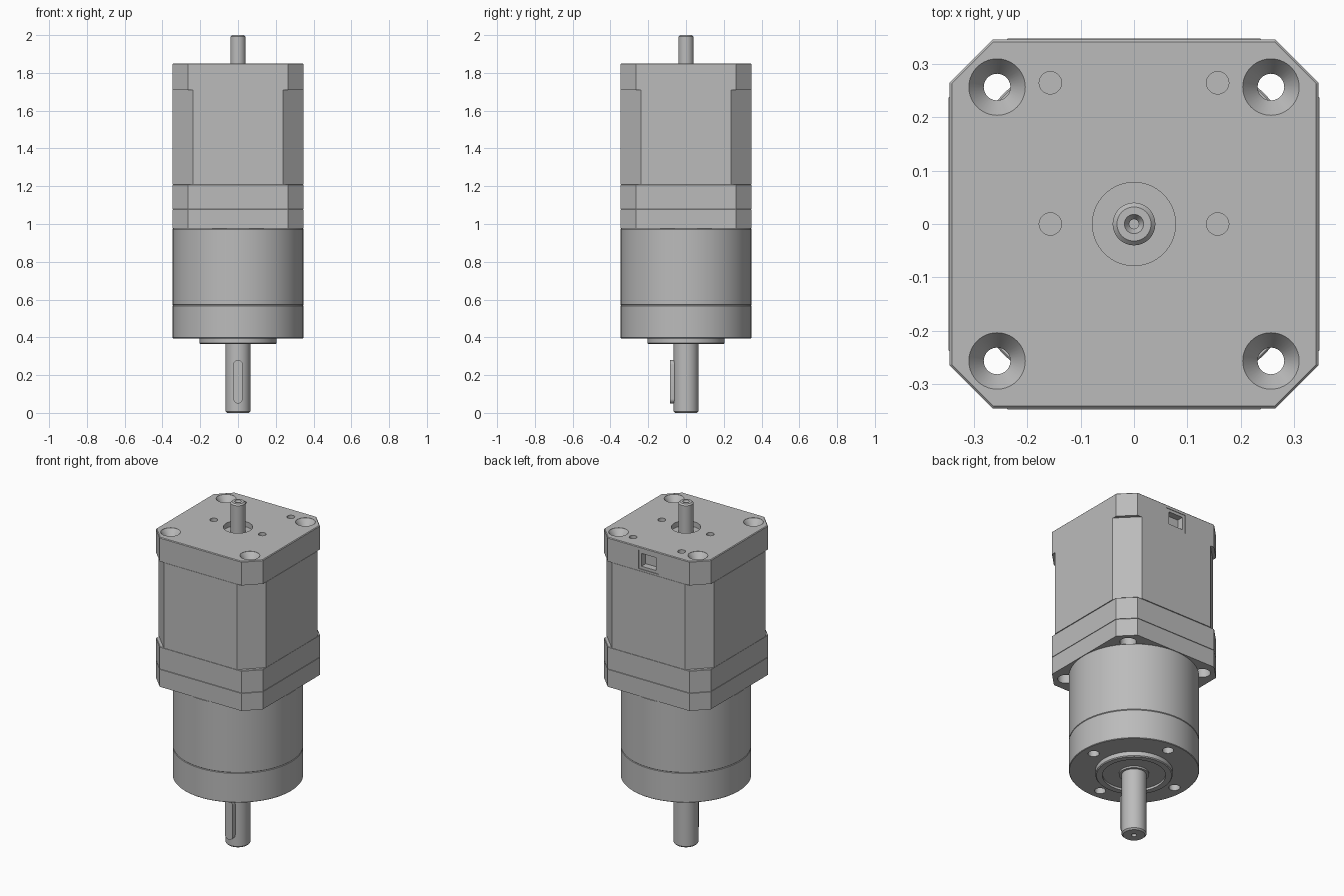
import bpy, bmesh, math
from mathutils import Matrix

cube = bpy.data.objects.get("Cube")
if cube:
    bpy.data.objects.remove(cube, do_unlink=True)

metal = bpy.data.materials.new("satin grey metal")
metal.use_nodes = True
GREY = (0.5, 0.5, 0.5, 1)
metal.diffuse_color = GREY
metal.node_tree.nodes["Principled BSDF"].inputs["Base Color"].default_value = GREY


def finish(name, bm):
    bmesh.ops.remove_doubles(bm, verts=bm.verts, dist=1e-5)
    bmesh.ops.recalc_face_normals(bm, faces=bm.faces)
    mesh = bpy.data.meshes.new(name)
    bm.to_mesh(mesh)
    bm.free()
    mesh.materials.append(metal)
    ob = bpy.data.objects.new(name, mesh)
    bpy.context.collection.objects.link(ob)
    return ob


def lathe(name, profile, x=0, y=0, steps=64):
    """Spin (radius, height) points round a vertical axis at x, y."""
    bm = bmesh.new()
    verts = [bm.verts.new((r, 0, z)) for r, z in profile]
    edges = [bm.edges.new(pair) for pair in zip(verts, verts[1:])]
    bmesh.ops.spin(bm, geom=verts + edges, cent=(0, 0, 0), axis=(0, 0, 1),
                   angle=math.tau, steps=steps)
    bmesh.ops.translate(bm, verts=bm.verts, vec=(x, y, 0))
    return finish(name, bm)


def rod(name, r, z0, z1, x=0, y=0, bevel=0.0, steps=64):
    return lathe(name, [(0, z0), (r - bevel, z0), (r, z0 + bevel),
                        (r, z1 - bevel), (r - bevel, z1), (0, z1)], x, y, steps)


def prism(name, outline, z0, z1):
    bm = bmesh.new()
    face = bm.faces.new([bm.verts.new((x, y, z0)) for x, y in outline])
    top = bmesh.ops.extrude_face_region(bm, geom=[face])["geom"]
    bmesh.ops.translate(bm, vec=(0, 0, z1 - z0),
                        verts=[v for v in top if isinstance(v, bmesh.types.BMVert)])
    return finish(name, bm)


def block(name, half, flat, z0, z1, bevel=0.0):
    """Square block with cut corners; flat is where each corner cut starts."""
    corners = [(half, -flat), (half, flat), (flat, half), (-flat, half),
               (-half, flat), (-half, -flat), (-flat, -half), (flat, -half)]
    ob = prism(name, corners, z0, z1)
    if bevel:
        bm = bmesh.new()
        bm.from_mesh(ob.data)
        rim = [e for e in bm.edges if all(v.co.z > z1 - 1e-4 for v in e.verts)]
        bmesh.ops.bevel(bm, geom=rim, offset=bevel, segments=1, affect='EDGES')
        bm.to_mesh(ob.data)
        bm.free()
    return ob


def box(name, size, centre):
    bm = bmesh.new()
    bmesh.ops.create_cube(bm, size=1, matrix=Matrix.Translation(centre)
                          @ Matrix.Diagonal((*size, 1)))
    return finish(name, bm)


def cut(ob, cutters):
    bpy.context.view_layer.objects.active = ob
    for c in cutters:
        mod = ob.modifiers.new("cut", 'BOOLEAN')
        mod.operation = 'DIFFERENCE'
        mod.object = c
        bpy.ops.object.modifier_apply(modifier=mod.name)


# Motor housing, stacked from four blocks
top_cap = block("top_cap", 0.346, 0.265, 1.71, 1.85, 0.004)
motor_body = block("motor_body", 0.348, 0.237, 1.21, 1.71)
bottom_cap = block("bottom_cap", 0.346, 0.265, 1.08, 1.21, 0.003)
adapter_plate = block("adapter_plate", 0.346, 0.265, 0.975, 1.08, 0.003)

# Countersunk corner bolt holes, running right through
bolts = [lathe("bolt_cutter", [(0, 1.87), (0.053, 1.87), (0.053, 1.849), (0.025, 1.81),
                               (0.025, 1.06), (0.044, 1.06), (0.044, 0.96), (0, 0.96)],
               0.257 * sx, 0.257 * sy, 40) for sx in (-1, 1) for sy in (-1, 1)]
for part in (top_cap, motor_body, bottom_cap, adapter_plate):
    cut(part, bolts)

# Shaft recess, small threaded holes and cable socket in the top cap
cap_cutters = [rod("recess_cutter", 0.078, 1.82, 1.9)]
cap_cutters += [rod("screw_cutter", 0.021, 1.80, 1.9, x, y, 0, 32)
                for x in (-0.157, 0.157) for y in (0, 0.265)]
cap_cutters.append(box("socket_cutter", (0.13, 0.1, 0.11), (0, 0.346, 1.776)))
cut(top_cap, cap_cutters)

# Socket frame with an open middle
socket_frame = box("socket_frame", (0.128, 0.048, 0.108), (0, 0.32, 1.776))
opening = box("opening_cutter", (0.095, 0.08, 0.075), (0, 0.345, 1.776))
cut(socket_frame, [opening])

# Round gearbox in two sections with four mounting holes underneath
gearbox_ring = rod("gearbox_ring", 0.346, 0.57, 0.975, bevel=0.003, steps=96)
gearbox_flange = rod("gearbox_flange", 0.346, 0.395, 0.57, bevel=0.003, steps=96)
mounts = [rod("mount_cutter", 0.03, 0.3, 0.48, 0.28 * x, 0.28 * y, 0, 32)
          for x, y in ((1, 0), (-1, 0), (0, 1), (0, -1))]
cut(gearbox_flange, mounts)

# Centring boss with a shallow bearing recess
centring_boss = lathe("centring_boss", [(0, 0.4), (0.205, 0.4), (0.205, 0.37), (0.2, 0.365),
                                        (0.168, 0.365), (0.168, 0.378), (0, 0.378)])
bearing_collar = rod("bearing_collar", 0.08, 0.368, 0.385)

# Output shaft with centre drilling
output_shaft = lathe("output_shaft", [(0, 0.03), (0.01, 0.03), (0.014, 0), (0.058, 0),
                                      (0.066, 0.008), (0.066, 0.39), (0, 0.39)])

# Round-ended key on the front of the output shaft
outline = []
for end, start in ((0.255, 0), (0.075, math.pi)):
    for i in range(13):
        a = start + math.pi * i / 12
        outline.append((0.025 * math.cos(a), end + 0.025 * math.sin(a)))
shaft_key = prism("shaft_key", outline, 0.04, 0.085)
shaft_key.data.transform(Matrix.Rotation(math.pi / 2, 4, 'X'))

# Rear motor shaft with chamfered tip and centre drilling
rear_shaft = lathe("rear_shaft", [(0, 1.81), (0.04, 1.81), (0.04, 1.992), (0.032, 2.0),
                                  (0.018, 2.0), (0.009, 1.985), (0.009, 1.97), (0, 1.97)])

# Remove cutters, then smooth the round surfaces
for c in [o for o in bpy.data.objects if "_cutter" in o.name]:
    bpy.data.objects.remove(c, do_unlink=True)
bpy.ops.object.select_all(action='DESELECT')
for ob in bpy.context.collection.objects:
    if ob.type == 'MESH':
        ob.select_set(True)
        bpy.context.view_layer.objects.active = ob
bpy.ops.object.shade_smooth_by_angle(angle=math.radians(30))
